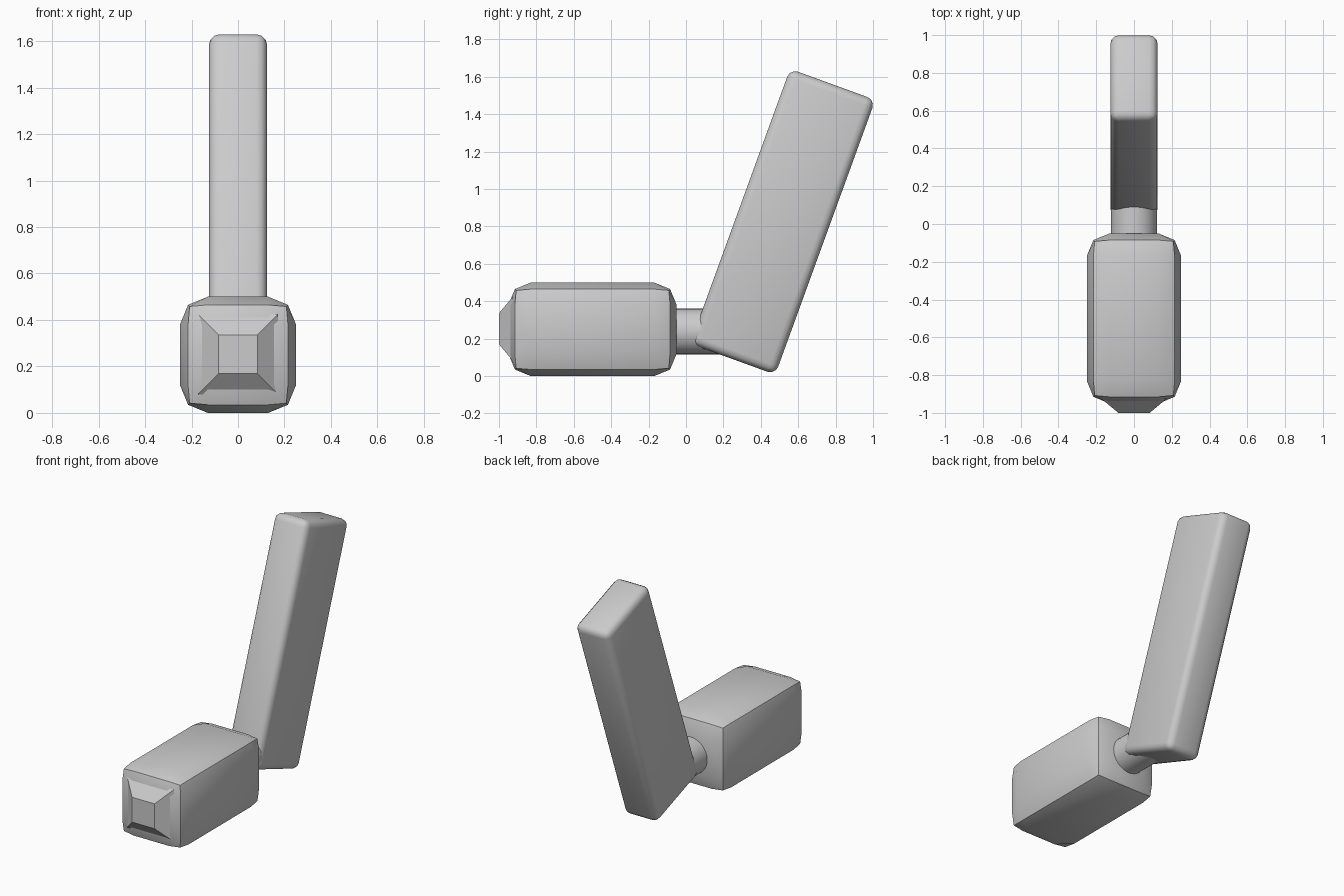
import bpy, bmesh, math
from mathutils import Matrix, Vector

if "Cube" in bpy.data.objects:
    bpy.data.objects.remove(bpy.data.objects["Cube"], do_unlink=True)

grey = bpy.data.materials.new("plain grey")
grey.use_nodes = True
colour = (0.6, 0.6, 0.6, 1)
grey.diffuse_color = colour
grey.node_tree.nodes["Principled BSDF"].inputs["Base Color"].default_value = colour


def add_part(name, bm, smooth=True):
    """Turn a bmesh into a named grey object."""
    bmesh.ops.recalc_face_normals(bm, faces=bm.faces)
    mesh = bpy.data.meshes.new(name)
    bm.to_mesh(mesh)
    bm.free()
    mesh.materials.append(grey)
    obj = bpy.data.objects.new(name, mesh)
    bpy.context.collection.objects.link(obj)
    bpy.ops.object.select_all(action="DESELECT")
    obj.select_set(True)
    bpy.context.view_layer.objects.active = obj
    if smooth:
        bpy.ops.object.shade_smooth_by_angle(angle=math.radians(35))
    return obj


# Head: a box whose six sides each bulge out to a flat centre
bm = bmesh.new()
bmesh.ops.create_cube(bm, size=2)
bmesh.ops.subdivide_edges(bm, edges=bm.edges[:], cuts=2, use_grid_fill=True)
half = Vector((0.25, 0.45, 0.25))
centre = Vector((0, -0.5, 0.25))
inset = 0.12
pull = {1: 0, 2: 0.035, 3: 0.042}   # face, edge and corner points
for v in bm.verts:
    outer = [abs(c) > 0.9 for c in v.co]
    for i in range(3):
        size = half[i] - (pull[sum(outer)] if outer[i] else inset)
        v.co[i] = math.copysign(size, v.co[i]) + centre[i]
add_part("head", bm)

# Raised striking face: a four-sided frustum on the front
bm = bmesh.new()
bmesh.ops.create_cone(bm, cap_ends=True, segments=4, depth=0.075,
                      radius1=0.173 * math.sqrt(2), radius2=0.083 * math.sqrt(2))
bm.transform(Matrix.Translation((0, -0.9625, 0.253))
             @ Matrix.Rotation(math.radians(90), 4, "X")
             @ Matrix.Rotation(math.radians(45), 4, "Z"))
add_part("striking_face", bm, smooth=False)

# Neck: a short cylinder joining head and handle
bm = bmesh.new()
bmesh.ops.create_cone(bm, cap_ends=True, segments=32, depth=0.27,
                      radius1=0.122, radius2=0.122)
bm.transform(Matrix.Translation((0, 0.065, 0.238))
             @ Matrix.Rotation(math.radians(90), 4, "X"))
add_part("neck", bm)

# Handle: a leaning slab with rounded edges
bm = bmesh.new()
bmesh.ops.create_cube(bm, size=1)
bm.transform(Matrix.Translation((0, 0.517, 0.825))
             @ Matrix.Rotation(math.radians(-20), 4, "X")
             @ Matrix.Diagonal((0.25, 0.485, 1.563, 1)))
bmesh.ops.bevel(bm, geom=bm.edges[:], offset=0.045, segments=3,
                profile=0.5, affect="EDGES")
add_part("handle", bm)
